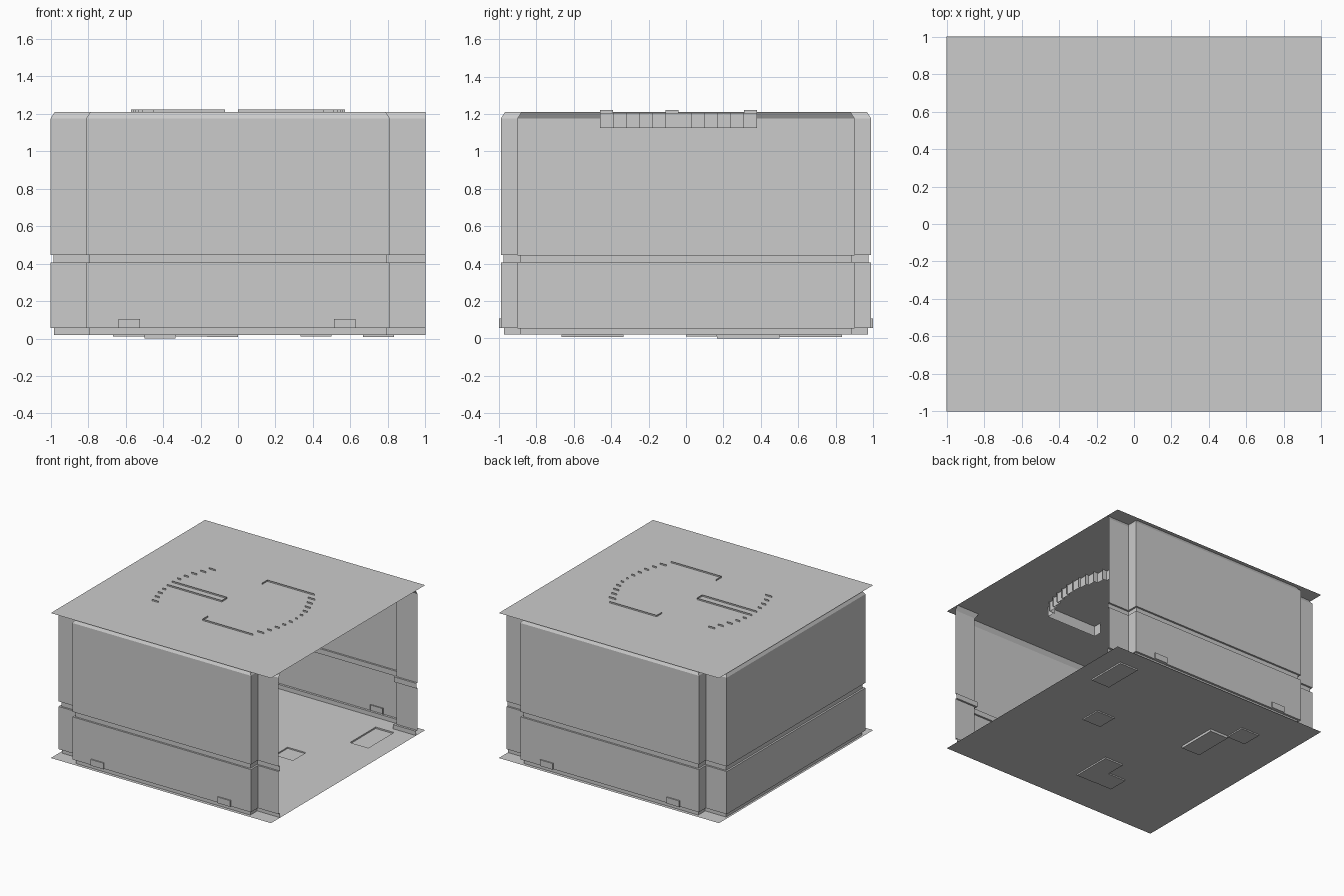
import bpy, bmesh

if "Cube" in bpy.data.objects:
    bpy.data.objects.remove(bpy.data.objects["Cube"])


def make_object(name, verts, faces):
    mesh = bpy.data.meshes.new(name)
    mesh.from_pydata(verts, [], faces)
    mesh.update()
    obj = bpy.data.objects.new(name, mesh)
    bpy.context.collection.objects.link(obj)
    return obj


def sign(v):
    return (v > 0) - (v < 0)


# Walls: open outline (the +x side has no wall) stacked through stepped levels
half = [(1, -.90), (.81, -.90), (.81, -.99), (-.81, -.99), (-.81, -.90), (-1, -.90)]
outline = half + [(x, -y) for x, y in reversed(half)]
levels = [(.02, .018), (.055, .018), (.055, 0), (.405, 0), (.405, .015),
          (.447, .015), (.447, 0), (1.175, 0), (1.21, .022)]
verts, faces = [], []
n = len(outline)
for z, inset in levels:
    for x, y in outline:
        ix = 0 if x == 1 else inset
        verts.append((x - sign(x) * ix, y - sign(y) * inset, z))
for l in range(len(levels) - 1):
    for i in range(n - 1):
        a = l * n + i
        faces.append((a, a + n, a + n + 1, a + 1))
make_object("stepped_walls", verts, faces)

# Roof sheet
make_object("roof", [(-1, -1, 1.21), (1, -1, 1.21), (1, 1, 1.21), (-1, 1, 1.21)], [(0, 1, 2, 3)])

# Floor sheet with a few sunken patches on a sixth-unit grid
bm = bmesh.new()
bmesh.ops.create_grid(bm, x_segments=12, y_segments=12, size=1)
bmesh.ops.translate(bm, verts=bm.verts, vec=(0, 0, .02))
patches = [(.66, .84, .49, .84, .012), (.32, .51, -.01, .18, .010),
           (-.51, -.32, .16, .51, .020), (-.68, -.49, .49, .68, .010),
           (-.34, -.16, -.68, -.49, .010), (-.18, .01, -.68, -.32, .012)]
for x0, x1, y0, y1, drop in patches:
    sel = [f for f in bm.faces
           if x0 < f.calc_center_median().x < x1 and y0 < f.calc_center_median().y < y1
           and f.calc_center_median().z > .019 and abs(f.normal.z) > .5]
    res = bmesh.ops.extrude_face_region(bm, geom=sel)
    moved = [g for g in res["geom"] if isinstance(g, bmesh.types.BMVert)]
    bmesh.ops.translate(bm, verts=moved, vec=(0, 0, -drop))
    old = [f for f in sel if f.is_valid]
    if old:
        bmesh.ops.delete(bm, geom=old, context='FACES_ONLY')
    bm.normal_update()
# merge the plain cells back into larger flat faces
bmesh.ops.dissolve_limit(bm, angle_limit=.01, verts=bm.verts, edges=bm.edges)
mesh = bpy.data.meshes.new("floor")
bm.to_mesh(mesh)
bm.free()
bpy.context.collection.objects.link(bpy.data.objects.new("floor", mesh))

# Small tabs along the foot of the front and back panels
for side, label in ((-1, "front"), (1, "back")):
    for cx in (-.58, .57):
        x0, x1, z0, z1 = cx - .058, cx + .058, .055, .105
        v = [(x, y * side, z) for y in (.98, 1) for x, z in ((x0, z0), (x1, z0), (x1, z1), (x0, z1))]
        make_object(label + "_tab", v, [(4, 5, 6, 7), (0, 1, 5, 4), (1, 2, 6, 5), (2, 3, 7, 6), (3, 0, 4, 7)])

# Thin upright slats set through the roof
verts, faces = [], []


def slat(x0, y0, x1, y1, top):
    k = len(verts)
    verts.extend([(x0, y0, 1.125), (x1, y1, 1.125), (x1, y1, top), (x0, y0, top)])
    faces.append((k, k + 1, k + 2, k + 3))


step = .07
steps = [.46, .50, .52, .54, .55, .56, .56, .55, .53, .50, .47, .43]
for s in (-1, 1):
    for i, x in enumerate(steps):
        y = -.46 + i * step
        if not (s < 0 and i == 5):
            slat(s * x, y, s * x, y + step, 1.205)
        if i:
            xa, xb = sorted((x, steps[i - 1]))
            slat(s * (xa - .01), y, s * (xb + .01), y, 1.222)
# long slats and their end returns
for x0, x1, y in ((0, .46, -.46), (0, .43, .38), (-.55, -.07, -.11), (-.55, -.07, -.04)):
    slat(x0, y, x1, y, 1.222)
for x, y in ((0, -.46), (0, .31), (-.07, -.11)):
    slat(x, y, x, y + step, 1.222)
make_object("roof_slats", verts, faces)
